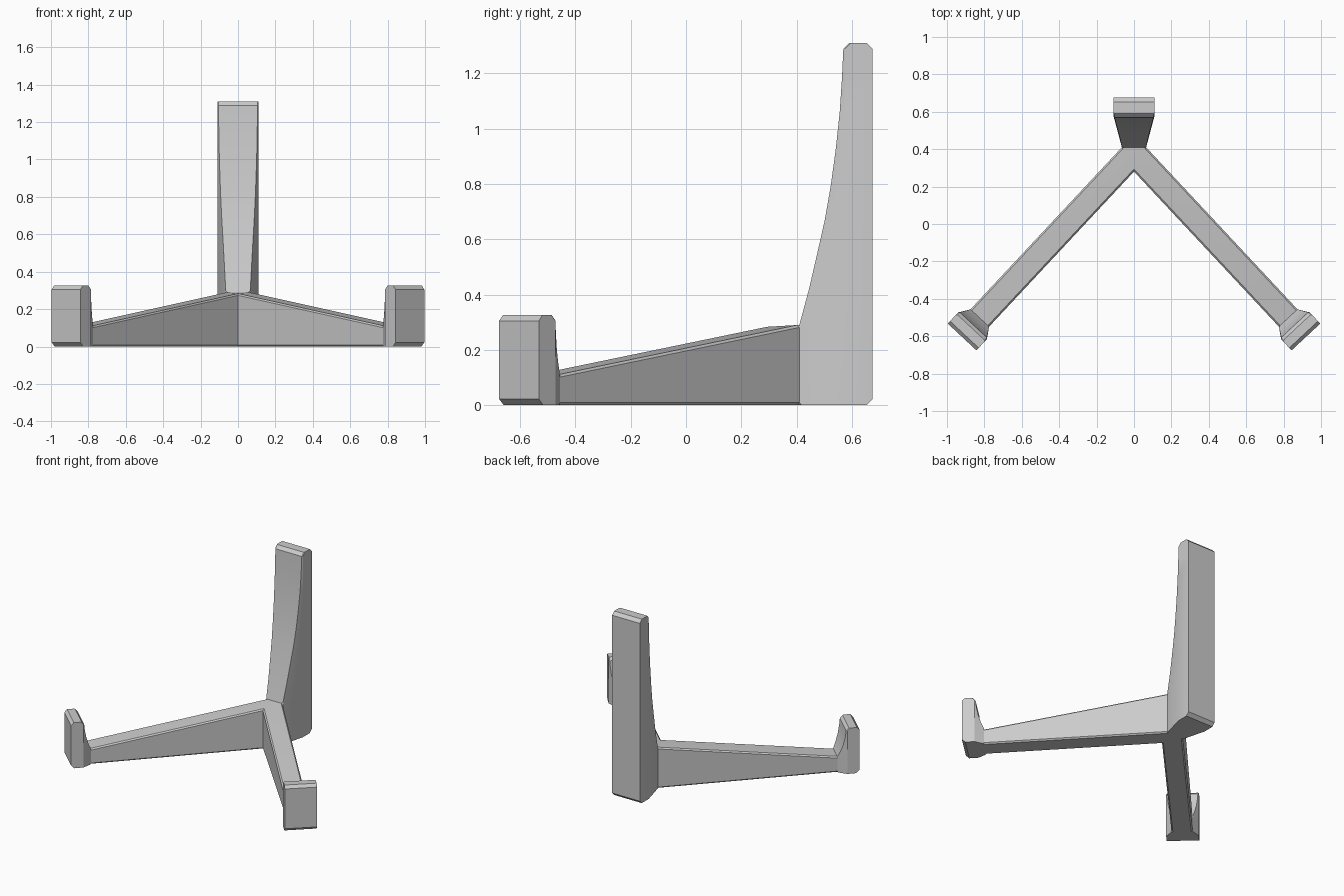
import bpy, bmesh, math

if "Cube" in bpy.data.objects:
    bpy.data.objects.remove(bpy.data.objects["Cube"])

bm = bmesh.new()
D = (0.682, -0.731)          # direction of the right arm
N = (0.731, 0.682)           # across the right arm


def face(points):
    bm.faces.new([bm.verts.new(p) for p in points])


def arm_height(x, y):
    s = abs(x) * D[0] + y * D[1]
    return 0.29 - (s + 0.255) * 0.18 / 1.186


def loft(place, rings, half, shoulder):
    """Upright with a tapered front; ring = (z, front depth, front half width, back depth)."""
    loops = []
    for z, front, w, back in rings:
        s = max(shoulder, front + 0.006)
        loops.append([place(u, v, z) for u, v in
                      ((front, -w), (front, w), (s, half), (back, half), (back, -half), (s, -half))])
    for k in range(len(loops) - 1):
        a, b = loops[k], loops[k + 1]
        for i in range(6):
            if k == 0 and i == 0:
                continue     # open where the arms join
            j = (i + 1) % 6
            face([a[i], a[j], b[j], b[i]])
    face(loops[0])
    face(loops[-1])


def on_arm(side):
    def place(u, v, z):
        v += 0.26
        return (side * (D[0] * u + N[0] * v), D[1] * u + N[1] * v, z)
    return place


# Back post
loft(lambda u, v, z: (v, u, z),
     [(0, 0.41, 0.065, 0.675), (0.29, 0.41, 0.065, 0.675),
      (0.42, 0.445, 0.072, 0.675), (0.55, 0.475, 0.079, 0.675),
      (0.67, 0.502, 0.086, 0.675), (0.79, 0.523, 0.092, 0.675),
      (0.92, 0.541, 0.097, 0.675), (1.06, 0.556, 0.101, 0.675),
      (1.18, 0.564, 0.103, 0.675), (1.288, 0.569, 0.104, 0.675),
      (1.31, 0.59, 0.104, 0.653)], 0.109, 0.575)

# Feet and arms, mirrored left and right
EW = 0.068
inner = (0, 0.28)
for side in (1, -1):
    place = on_arm(side)
    p, q = place(0.93, -EW, 0), place(0.93, EW, 0)
    h = arm_height(*p[:2])
    loft(place, [(0, 0.93, EW, 1.069), (h, 0.93, EW, 1.069),
                 (0.155, 0.949, 0.079, 1.069), (0.205, 0.965, 0.089, 1.069),
                 (0.26, 0.976, 0.096, 1.069), (0.305, 0.981, 0.099, 1.069),
                 (0.325, 0.999, 0.099, 1.051)], 0.105, 0.987)
    outer = (side * 0.065, 0.41)
    low = [(*c, 0) for c in (inner, p[:2], q[:2], outer)]
    top = [(c[0], c[1], h if i in (1, 2) else 0.29 if i == 3 else arm_height(*inner))
           for i, c in enumerate((inner, p[:2], q[:2], outer))]
    face(low)
    face(top)
    face([low[0], low[1], top[1], top[0]])
    face([low[2], low[3], top[3], top[2]])

# Small web where the arms meet the post
for z0, z1 in ((0, 0), (arm_height(*inner), 0.29)):
    face([(*inner, z0), (0.065, 0.41, z1), (-0.065, 0.41, z1)])

bmesh.ops.remove_doubles(bm, verts=bm.verts, dist=0.0008)
bmesh.ops.recalc_face_normals(bm, faces=bm.faces)

# Chamfer the lower back edges of post and feet
low_back = []
for e in bm.edges:
    m = (e.verts[0].co + e.verts[1].co) / 2
    flat = all(v.co.z < 0.001 for v in e.verts)
    if flat and (m.y > 0.67 or abs(m.x) * D[0] + m.y * D[1] > 1.065):
        low_back.append(e)
bmesh.ops.bevel(bm, geom=low_back, offset=0.022, segments=1, affect='EDGES', profile=0.5)

# Fine bevel along the long arm edges
bm.normal_update()
arm_edges = [e for e in bm.edges
             if e.is_convex and e.calc_length() > 0.8
             and abs(e.verts[0].co.x - e.verts[1].co.x) > 0.5
             and e.calc_face_angle(0) > 0.7]
bmesh.ops.bevel(bm, geom=arm_edges, offset=0.009, segments=1, affect='EDGES', profile=0.5)
bmesh.ops.recalc_face_normals(bm, faces=bm.faces)

mesh = bpy.data.meshes.new("display_stand")
bm.to_mesh(mesh)
bm.free()
stand = bpy.data.objects.new("display_stand", mesh)
bpy.context.collection.objects.link(stand)
bpy.context.view_layer.objects.active = stand
stand.select_set(True)
bpy.ops.object.shade_smooth_by_angle(angle=math.radians(25))
